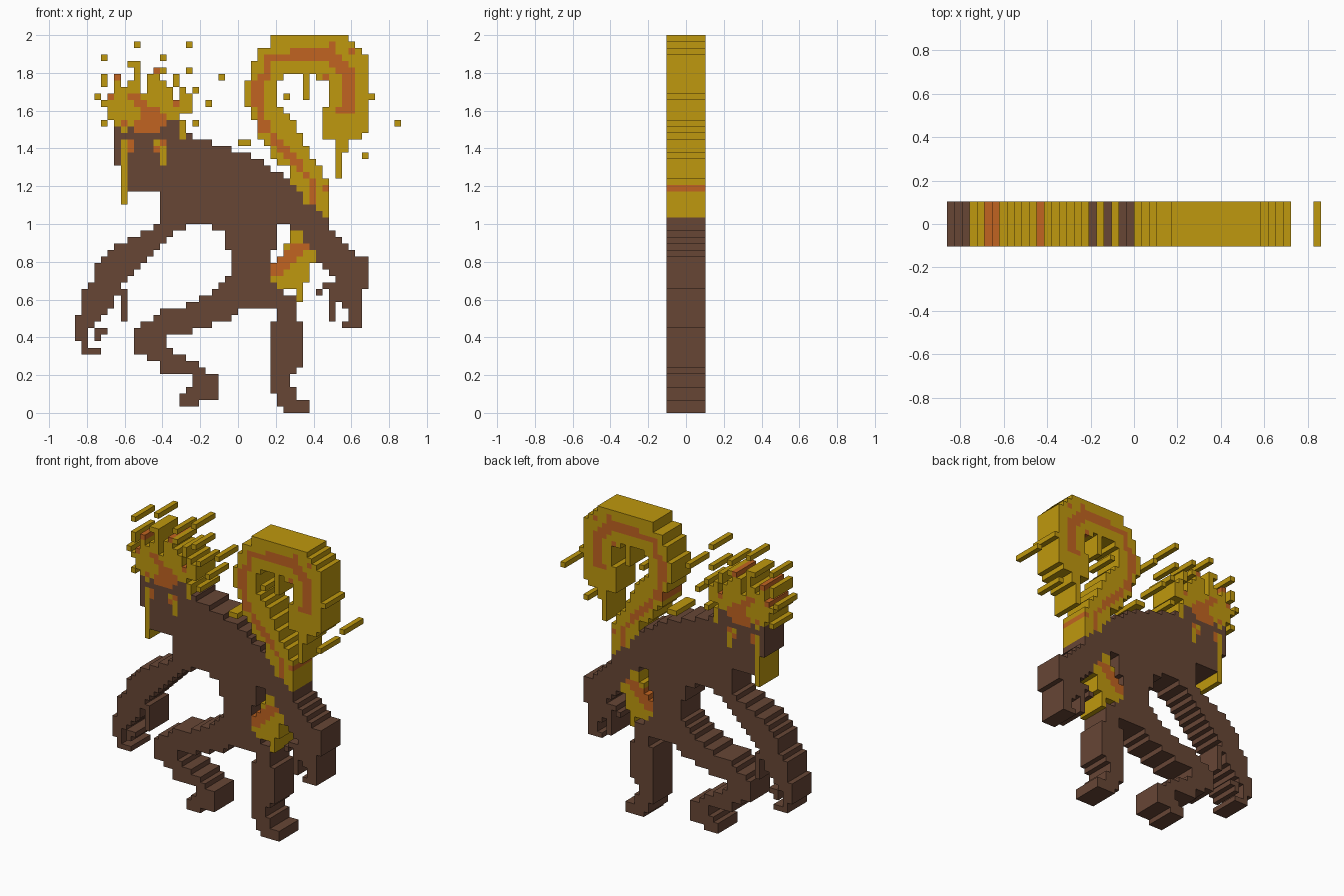
import bpy, bmesh

if "Cube" in bpy.data.objects:
    bpy.data.objects.remove(bpy.data.objects["Cube"], do_unlink=True)

U = 2 / 58            # size of one block; the figure is 50 wide, 58 high
HALF = 3 * U          # half of the thickness


def material(name, rgb):
    m = bpy.data.materials.new(name)
    m.use_nodes = True
    m.diffuse_color = (*rgb, 1)
    m.node_tree.nodes["Principled BSDF"].inputs["Base Color"].default_value = (*rgb, 1)
    return m


BROWN = material("brown", (0.136, 0.061, 0.036))
GOLD = material("gold", (0.521, 0.314, 0.0044))
ORANGE = material("orange", (0.533, 0.127, 0.015))

grid = {}             # (column, row) -> part name
parts = {}            # part name -> material


def inside(x, y, poly):
    hit = False
    for (x1, y1), (x2, y2) in zip(poly, poly[1:] + poly[:1]):
        if (y1 > y) != (y2 > y) and x < x1 + (y - y1) * (x2 - x1) / (y2 - y1):
            hit = not hit
    return hit


def shape(part, mat, *polys):
    """Fill profiles with blocks; later parts replace earlier ones."""
    parts[part] = mat
    for poly in polys:
        for c in range(50):
            for r in range(58):
                if inside(c + 0.5, r + 0.5, poly):
                    grid[c, r] = part


def rects(part, mat, *boxes):
    """Boxes given as left, bottom, right, top."""
    shape(part, mat, *[[(a, b), (c, b), (c, d), (a, d)] for a, b, c, d in boxes])


# Tail: curled hook, drips and the lower loop behind the hip
shape("tail", GOLD,
      [(39, 29), (39, 36), (38, 36), (38, 38), (37, 38), (37, 39), (36, 39), (36, 41),
       (35, 41), (35, 43), (34, 43), (34, 45), (33, 45), (33, 46), (32, 46), (32, 47),
       (31, 47), (31, 51), (32, 51), (32, 52), (35, 52), (35, 48), (36, 48), (36, 52),
       (37, 52), (37, 51), (39, 51), (39, 47), (38, 47), (38, 42), (44, 42), (44, 43),
       (45, 43), (45, 55), (44, 55), (44, 56), (43, 56), (43, 57), (42, 57), (42, 58),
       (30, 58), (30, 56), (28, 56), (28, 54), (27, 54), (27, 51), (26, 51), (26, 47),
       (27, 47), (27, 45), (28, 45), (28, 42), (29, 42), (29, 41), (30, 41), (30, 39),
       (31, 39), (31, 38), (33, 38), (33, 34), (35, 32), (35, 29)])
rects("tail", GOLD, (40, 36, 41, 42), (41, 40, 42, 42))
rects("tail_loop", GOLD, (33, 26, 35, 28), (32, 24, 36, 26), (31, 23, 37, 24),
      (30, 20, 36, 23), (31, 19, 35, 20), (34, 17, 35, 19), (36, 24, 37, 25))

# Orange stripe along the tail
shape("tail_stripe", ORANGE,
      [(36, 31), (37, 31), (37, 35), (35, 38), (33, 41), (30, 44), (28.6, 46), (28.6, 50),
       (30, 52), (30.5, 54), (33, 54), (39, 54), (41, 52), (41, 47), (40, 47), (40, 46),
       (43, 46), (43, 52), (42, 54), (39, 56), (33, 56), (33, 55), (30, 55), (29, 52),
       (28, 51), (27, 50), (27, 48), (28, 46), (28, 45), (30, 42), (34, 38), (36, 35)],
      [(30, 21), (32, 21), (36, 25), (36, 26), (34, 26), (30, 22)])
rects("tail_stripe", ORANGE, (38, 34, 39, 35), (28, 43, 29, 44), (38, 51, 39, 52),
      (39, 56, 40, 57), (29, 54, 30, 55), (42, 55, 43, 56))

# Torso with the hunched back
shape("torso", BROWN,
      [(13, 28), (13, 38), (17, 38), (17, 43), (18, 43), (18, 42), (21, 42), (21, 41),
       (24, 41), (24, 40), (27, 40), (27, 39), (29, 39), (29, 38), (30, 38), (30, 37),
       (32, 37), (32, 36), (33, 36), (33, 35), (34, 35), (34, 34), (35, 34), (35, 32),
       (37, 32), (37, 31), (38, 31), (38, 30), (39, 30), (39, 29), (31, 29), (31, 25),
       (30, 25), (30, 20), (31, 20), (31, 19), (32, 19), (32, 18), (34, 18), (34, 16),
       (22, 16), (22, 19), (24, 21), (24, 25), (23, 26), (23, 28), (21, 28), (21, 29),
       (18, 29), (17, 28)])

# Right arm, reaching down and forward, with clawed hand
shape("right_arm", BROWN,
      [(13, 31), (13, 29), (11, 28), (9, 27), (7, 26), (5, 24), (3, 22), (3, 20),
       (1, 19), (1, 18), (7, 18), (7, 19), (9, 21), (12, 24), (15, 27), (18, 30)])
rects("right_hand", BROWN, (1, 16, 6, 19), (7, 14, 8, 19), (1, 15, 5, 16),
      (0, 14, 4, 15), (0, 13, 3, 14), (0, 11, 2, 13), (3, 12, 5, 13),
      (3, 11, 4, 12), (1, 9, 2, 11), (1, 9, 4, 10))

# Left arm, hanging behind, with clawed hand
shape("left_arm", BROWN,
      [(32, 30), (39, 30), (39, 29), (40, 28), (40, 27), (41, 27), (41, 26), (42, 26),
       (42, 25), (43, 25), (43, 24), (45, 24), (45, 19), (40, 19), (40, 21), (39, 21),
       (39, 22), (38, 22), (38, 23), (37, 23), (37, 25), (36, 25), (36, 26), (35, 26),
       (35, 28), (33, 28), (33, 29), (32, 29)])
rects("left_hand", BROWN, (38, 19, 45, 20), (37, 18, 38, 19), (39, 17, 44, 19),
      (39, 16, 40, 17), (41, 16, 44, 17), (39, 14, 40, 16), (42, 15, 44, 16),
      (42, 14, 43, 15), (43, 13, 44, 15), (41, 13, 43, 14))

# Right leg, bent at the knee
shape("right_leg", BROWN,
      [(24, 21), (22, 19), (20, 18), (18, 17), (16, 16), (13, 16), (13, 15), (12, 15),
       (12, 14), (10, 14), (10, 13), (9, 13), (9, 9), (11, 9), (11, 8), (13, 8),
       (13, 6), (18, 6), (18, 4), (16, 3), (16, 1), (19, 1), (19, 2), (22, 2),
       (22, 6), (20, 6), (20, 7), (19, 7), (19, 8), (17, 8), (17, 9), (15, 9),
       (15, 10), (14, 10), (14, 12), (18, 12), (18, 13), (21, 13), (21, 14), (24, 14),
       (24, 15), (25, 15), (25, 16), (30, 16), (30, 21)])

# Left leg, standing
rects("left_leg", BROWN, (29, 16, 34, 18), (31, 14, 34, 16), (30, 8, 35, 14),
      (30, 7, 35, 8), (30, 6, 34, 7), (30, 4, 33, 6), (30, 3, 34, 4),
      (31, 2, 34, 3), (31, 1, 36, 2), (32, 0, 36, 1))

# Head and face
rects("head", BROWN, (8, 34, 14, 38), (6, 38, 17, 43), (6, 43, 17, 44), (14, 44, 16, 45))
rects("eyes_and_drips", GOLD, (7, 32, 8, 42), (12, 40, 14, 42), (13, 38, 14, 40))
rects("pupils", ORANGE, (8, 40, 9, 42), (12, 40, 13, 41), (13, 41, 14, 42))

# Flaming crown with ragged tips
rects("crown", GOLD, (7, 43, 8, 44), (16, 42, 17, 45), (6, 44, 14, 45), (5, 45, 16, 46),
      (5, 46, 18, 47), (4, 47, 18, 48), (5, 48, 15, 49), (16, 48, 18, 49),
      (6, 49, 10, 50), (11, 49, 15, 50), (16, 49, 17, 50), (6, 50, 7, 52),
      (8, 50, 10, 51), (11, 50, 14, 51), (9, 51, 10, 53), (8, 53, 10, 54),
      (11, 51, 13, 52), (12, 52, 13, 53), (13, 52, 14, 53), (15, 50, 16, 52))
shape("crown_core", ORANGE,
      [(9, 43), (13, 43), (13, 44), (14, 44), (14, 46), (13, 46), (13, 47), (10, 47),
       (10, 45), (9, 45)])
rects("crown_core", ORANGE, (8, 48, 10, 49), (9, 47, 11, 48), (5, 48, 6, 49),
      (6, 51, 7, 52), (12, 52, 13, 53), (15, 47, 16, 48), (7, 44, 8, 45))

# Loose sparks
for c, r in [(9, 56), (17, 56), (4, 54), (13, 54), (22, 51), (20, 47), (18, 49), (17, 52),
             (4, 50), (4, 51), (3, 48), (4, 44), (18, 44), (25, 41), (26, 41), (32, 48),
             (45, 48), (44, 39), (49, 44)]:
    rects("sparks", GOLD, (c, r, c + 1, r + 1))

# Build one object per part: front and back on every block, sides on the outline
for part, mat in parts.items():
    bm = bmesh.new()

    def quad(*pts):
        bm.faces.new([bm.verts.new(((c - 25) * U, y, r * U)) for c, y, r in pts])

    for (c, r), owner in grid.items():
        if owner != part:
            continue
        d, e, f, b = c + 1, r + 1, -HALF, HALF
        quad((c, f, r), (d, f, r), (d, f, e), (c, f, e))
        quad((d, b, r), (c, b, r), (c, b, e), (d, b, e))
        if (c - 1, r) not in grid:
            quad((c, b, r), (c, f, r), (c, f, e), (c, b, e))
        if (d, r) not in grid:
            quad((d, f, r), (d, b, r), (d, b, e), (d, f, e))
        if (c, r - 1) not in grid:
            quad((c, b, r), (d, b, r), (d, f, r), (c, f, r))
        if (c, e) not in grid:
            quad((c, f, e), (d, f, e), (d, b, e), (c, b, e))
    bmesh.ops.remove_doubles(bm, verts=bm.verts, dist=U / 100)
    mesh = bpy.data.meshes.new(part)
    bm.to_mesh(mesh)
    bm.free()
    mesh.materials.append(mat)
    bpy.context.scene.collection.objects.link(bpy.data.objects.new(part, mesh))
